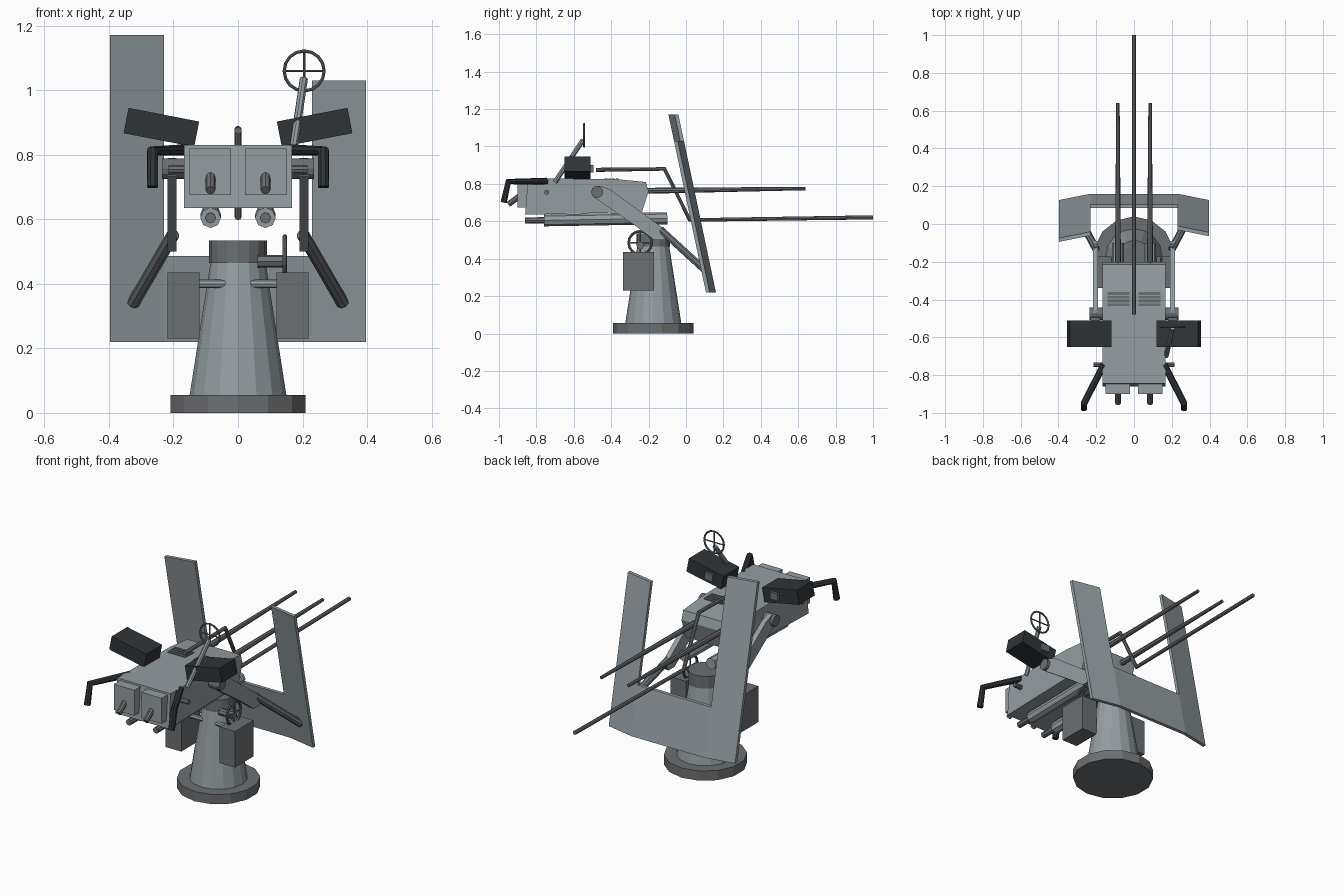
import bpy, bmesh, math
from mathutils import Vector

if "Cube" in bpy.data.objects:
    bpy.data.objects.remove(bpy.data.objects["Cube"])


def material(name, r, g, b):
    m = bpy.data.materials.new(name)
    m.diffuse_color = (r, g, b, 1)
    m.use_nodes = True
    m.node_tree.nodes["Principled BSDF"].inputs["Base Color"].default_value = m.diffuse_color
    return m


STEEL = material("steel", 0.30, 0.34, 0.36)
MID = material("mid_grey", 0.15, 0.16, 0.17)
DARK = material("dark", 0.03, 0.035, 0.04)


def finish(name, bm, mat):
    bmesh.ops.recalc_face_normals(bm, faces=bm.faces)
    me = bpy.data.meshes.new(name)
    bm.to_mesh(me)
    bm.free()
    ob = bpy.data.objects.new(name, me)
    bpy.context.collection.objects.link(ob)
    me.materials.append(mat)
    return ob


def box(name, lo, hi, mat=STEEL, tilt=0):
    bm = bmesh.new()
    bmesh.ops.create_cube(bm, size=1)
    for v in bm.verts:
        v.co = Vector(v.co[i] * (hi[i] - lo[i]) for i in range(3))
    ob = finish(name, bm, mat)
    ob.location = [(a + b) / 2 for a, b in zip(lo, hi)]
    ob.rotation_euler.y = tilt
    return ob


def cyl(name, a, b, r1, r2=None, sides=8, mat=STEEL):
    a, b = Vector(a), Vector(b)
    bm = bmesh.new()
    bmesh.ops.create_cone(bm, cap_ends=True, segments=sides, radius1=r1,
                          radius2=r1 if r2 is None else r2, depth=(b - a).length)
    ob = finish(name, bm, mat)
    ob.location = (a + b) / 2
    ob.rotation_euler = (b - a).to_track_quat('Z', 'Y').to_euler()
    return ob


def pipe(name, pts, r, mat=MID, cyclic=False):
    cu = bpy.data.curves.new(name, 'CURVE')
    cu.dimensions = '3D'
    cu.bevel_depth = r
    cu.bevel_resolution = 2
    cu.use_fill_caps = True
    sp = cu.splines.new('POLY')
    sp.points.add(len(pts) - 1)
    for p, co in zip(sp.points, pts):
        p.co = (*co, 1)
    sp.use_cyclic_u = cyclic
    sp.use_smooth = False
    ob = bpy.data.objects.new(name, cu)
    bpy.context.collection.objects.link(ob)
    cu.materials.append(mat)
    return ob


def side_plate(name, yz, x0, x1, mat=STEEL):
    bm = bmesh.new()
    f = bm.faces.new([bm.verts.new((x0, y, z)) for y, z in yz])
    ext = bmesh.ops.extrude_face_region(bm, geom=[f])
    for v in ext["geom"]:
        if isinstance(v, bmesh.types.BMVert):
            v.co.x = x1
    return finish(name, bm, mat)


def wheel(name, c, r, wire, axis):
    # rim plus two crossing spokes, facing along x or y
    def at(t, k=r):
        u, w = k * math.cos(t), k * math.sin(t)
        return (c[0], c[1] + u, c[2] + w) if axis == 'x' else (c[0] + u, c[1], c[2] + w)
    pipe(name + "_rim", [at(i * math.tau / 16) for i in range(16)], wire, cyclic=True)
    for i in range(2):
        t = i * math.pi / 2
        pipe(name + "_spoke", [at(t), at(t + math.pi)], wire * 0.7)


# Pedestal
PY = -0.175
cyl("base_disc", (0, PY, 0), (0, PY, 0.055), 0.215, sides=14, mat=MID)
cyl("pedestal_cone", (0, PY, 0.055), (0, PY, 0.47), 0.15, 0.085, 16)
cyl("pedestal_collar", (0, PY, 0.465), (0, PY, 0.535), 0.09, sides=16, mat=MID)
cyl("box_carrier_rod", (-0.215, -0.25, 0.4), (0.215, -0.25, 0.4), 0.013)

# Traverse handwheel
cyl("handwheel_shaft", (0.06, -0.245, 0.47), (0.15, -0.245, 0.47), 0.02, mat=MID)
wheel("handwheel", (0.145, -0.245, 0.485), 0.062, 0.007, 'x')

# Gun housing
side_plate("gun_housing", [(-0.86, 0.635), (-0.845, 0.83), (-0.37, 0.825), (-0.215, 0.81),
                           (-0.2, 0.76), (-0.235, 0.65)], -0.168, 0.168)
cyl("rear_cross_pin", (-0.215, -0.745, 0.755), (0.215, -0.745, 0.755), 0.013, mat=MID)
cyl("trunnion", (-0.235, -0.475, 0.757), (0.235, -0.475, 0.757), 0.032, sides=12, mat=MID)

# Parts repeated left and right
for s, side in ((-1, "left"), (1, "right")):
    def X(a, b):
        return (a, b) if s > 0 else (-b, -a)
    a, b = X(0.12, 0.218)
    box(side + "_ammo_box", (a, -0.338, 0.23), (b, -0.172, 0.435), MID)
    a, b = X(0.022, 0.15)
    box(side + "_backplate", (a, -0.9, 0.675), (b, -0.84, 0.82))
    a, b = X(0.025, 0.14)
    for i in range(4):
        y = -0.435 + i * 0.02
        box(side + "_top_vent", (a, y, 0.815), (b, y + 0.014, 0.83), MID)
    x = s * 0.085
    pipe(side + "_rear_lever", [(x, -0.89, 0.735), (x, -0.95, 0.69)], 0.015)
    cyl(side + "_barrel", (x, -0.22, 0.763), (x, 0.64, 0.775), 0.016, 0.009, mat=MID)
    cyl(side + "_recoil_tube", (x, -0.76, 0.605), (x, -0.1, 0.616), 0.032)
    cyl(side + "_recoil_rod", (x, -0.86, 0.604), (x, -0.75, 0.605), 0.017, mat=MID)
    # Handlebar
    pipe(side + "_handle", [(s * 0.16, -0.745, 0.815), (s * 0.265, -0.95, 0.812),
                            (s * 0.265, -0.975, 0.70)], 0.018, DARK)
    # Cradle arm and shield strut
    side_plate(side + "_cradle_arm", [(-0.49, 0.785), (-0.455, 0.79), (-0.405, 0.77),
                                      (-0.09, 0.54), (-0.115, 0.5), (-0.17, 0.5),
                                      (-0.27, 0.575), (-0.5, 0.735)], s * 0.19, s * 0.218)
    cyl(side + "_shield_strut", (s * 0.2, -0.135, 0.555), (s * 0.325, 0.1, 0.34), 0.02, mat=MID)
    # Tilted sight box
    a, b = X(0.126, 0.349)
    box(side + "_sight_box", (a, -0.65, 0.845), (b, -0.51, 0.925), DARK, -s * math.radians(11))
    a, b = X(0.18, 0.23)
    box(side + "_sight_lens", (a, -0.52, 0.86), (b, -0.495, 0.9), MID)

# Cranked rod over the housing
pipe("cranked_rod", [(0, -0.48, 0.875), (0, -0.115, 0.88), (0, 0.02, 0.607), (0, 1.0, 0.621)], 0.011)

# Ring sight
cyl("ring_sight_post", (0.17, -0.70, 0.81), (0.204, -0.55, 1.035), 0.013)
wheel("ring_sight", (0.205, -0.545, 1.06), 0.062, 0.005, 'y')

# Folded splinter shield, one wing taller than the other
bm = bmesh.new()


def sv(x, z):
    return bm.verts.new((x, 0.16 - 0.211 * (z - 0.22) - 0.2 * max(0, abs(x) - 0.23), z))


cols = [[sv(x, z) for z in zs] for x, zs in (
    (-0.397, (0.22, 0.487, 1.172)), (-0.23, (0.22, 0.487, 1.172)),
    (0.23, (0.22, 0.487, 1.03)), (0.397, (0.22, 0.487, 1.03)))]
for i in range(3):
    for j in range(2):
        if (i, j) != (1, 1):
            bm.faces.new((cols[i][j], cols[i + 1][j], cols[i + 1][j + 1], cols[i][j + 1]))
thick = bmesh.ops.extrude_face_region(bm, geom=bm.faces[:], use_keep_orig=True)
for v in thick["geom"]:
    if isinstance(v, bmesh.types.BMVert):
        v.co.y -= 0.02
finish("shield", bm, STEEL)
